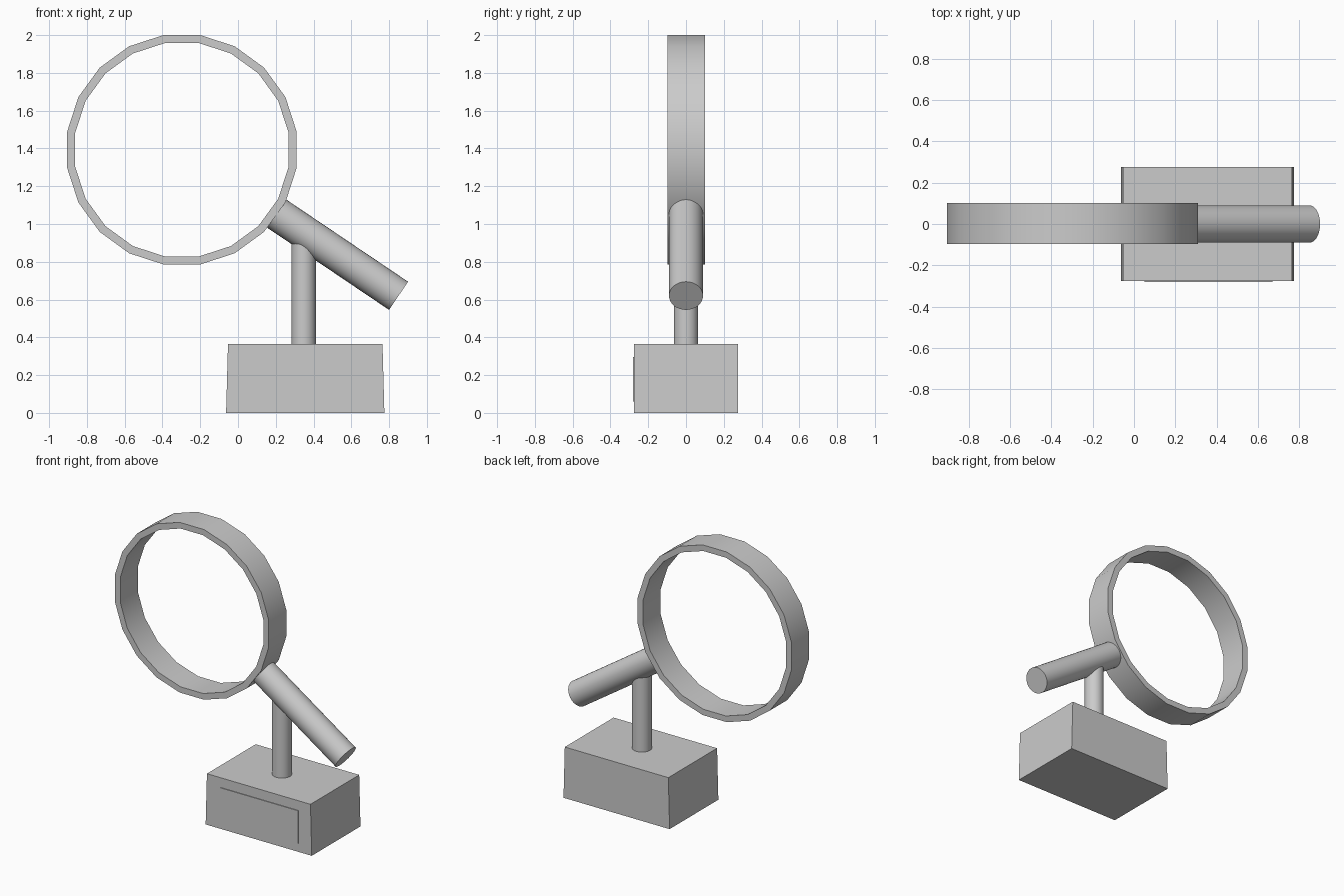
import bpy, bmesh, math
from mathutils import Vector

cube = bpy.data.objects.get("Cube")
if cube:
    bpy.data.objects.remove(cube, do_unlink=True)

grey = bpy.data.materials.new("plain_grey")
grey.use_nodes = True
grey.diffuse_color = (0.6, 0.6, 0.6, 1)
grey.node_tree.nodes["Principled BSDF"].inputs["Base Color"].default_value = grey.diffuse_color


def finish(obj, name, smooth=False):
    obj.name = obj.data.name = name
    obj.data.materials.append(grey)
    if smooth:
        bpy.ops.object.select_all(action="DESELECT")
        obj.select_set(True)
        bpy.context.view_layer.objects.active = obj
        bpy.ops.object.shade_smooth_by_angle(angle=math.radians(30))
    return obj


def rod(name, start, end, radius):
    start, end = Vector(start), Vector(end)
    axis = end - start
    bpy.ops.mesh.primitive_cylinder_add(
        vertices=32, radius=radius, depth=axis.length, location=(start + end) / 2,
        rotation=axis.to_track_quat("Z", "Y").to_euler())
    return finish(bpy.context.object, name, True)


def box(name, size, center):
    bpy.ops.mesh.primitive_cube_add(size=1, location=center)
    obj = bpy.context.object
    for v in obj.data.vertices:
        v.co = [c * s for c, s in zip(v.co, size)]
    return finish(obj, name)


# Lens rim: twenty-sided open band, flats at the top and sides
SIDES = 20
bm = bmesh.new()
profile = [(0.615, -0.099), (0.615, 0.099), (0.572, 0.099), (0.572, -0.099)]
loops = []
for i in range(SIDES):
    a = (i + 0.5) * math.tau / SIDES
    loops.append([bm.verts.new((r * math.cos(a), y, r * math.sin(a))) for r, y in profile])
for i in range(SIDES):
    here, there = loops[i], loops[(i + 1) % SIDES]
    for j in range(4):
        k = (j + 1) % 4
        bm.faces.new((here[j], here[k], there[k], there[j]))
bmesh.ops.recalc_face_normals(bm, faces=bm.faces)
mesh = bpy.data.meshes.new("lens_rim")
bm.to_mesh(mesh)
bm.free()
rim = bpy.data.objects.new("lens_rim", mesh)
rim.location = (-0.297, 0.002, 1.393)
bpy.context.collection.objects.link(rim)
finish(rim, "lens_rim", True)

# Handle and its upright support
rod("handle", (0.19, 0, 1.065), (0.85, 0, 0.62), 0.09)
rod("support_post", (0.348, 0, 0.3), (0.348, 0, 0.92), 0.064)

# Base block, slightly narrower at the top
base = box("base", (0.838, 0.55, 0.365), (0.356, 0, 0.1825))
for v in base.data.vertices:
    if v.co.z > 0:
        v.co.x *= 0.976

# Thin blank plate on the front of the base
box("front_plate", (0.62, 0.009, 0.235), (0.36, -0.2755, 0.178))
